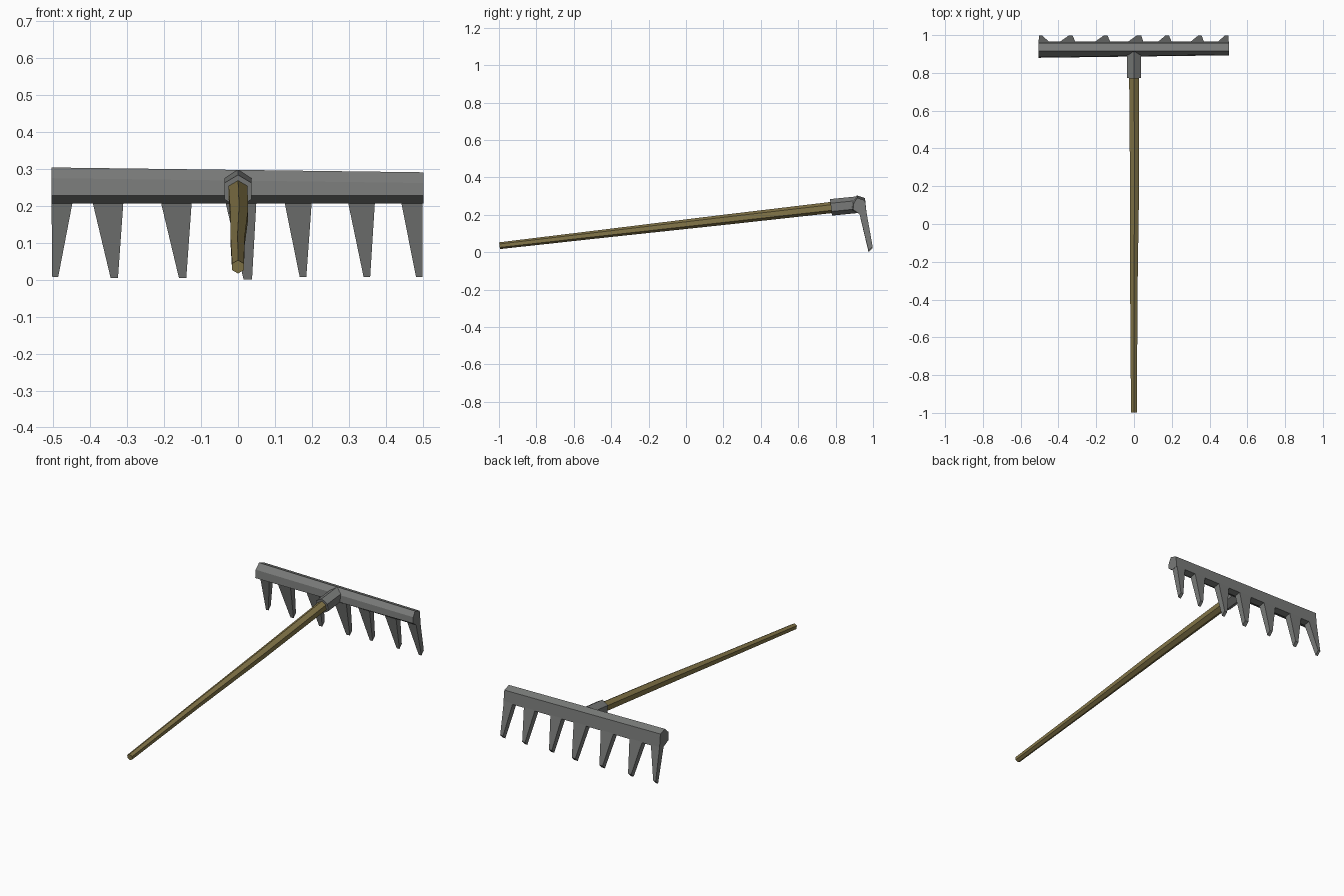
import bpy
import bmesh
from math import sin, cos, tau

cube = bpy.data.objects.get("Cube")
if cube:
    bpy.data.objects.remove(cube, do_unlink=True)


def make_material(name, rgb):
    mat = bpy.data.materials.new(name)
    mat.use_nodes = True
    color = (*rgb, 1)
    mat.diffuse_color = color
    mat.node_tree.nodes["Principled BSDF"].inputs["Base Color"].default_value = color
    return mat


steel = make_material("grey steel", (0.19, 0.195, 0.19))
wood = make_material("olive wood", (0.23, 0.18, 0.065))


def loft(name, rings, mat):
    """Skin a capped, flat-shaded solid through rings of equal point count."""
    bm = bmesh.new()
    loops = [[bm.verts.new(p) for p in ring] for ring in rings]
    for a, b in zip(loops, loops[1:]):
        for i in range(len(a)):
            j = (i + 1) % len(a)
            bm.faces.new((a[i], a[j], b[j], b[i]))
    bm.faces.new(loops[0])
    bm.faces.new(loops[-1])
    bmesh.ops.recalc_face_normals(bm, faces=bm.faces)
    mesh = bpy.data.meshes.new(name)
    bm.to_mesh(mesh)
    bm.free()
    mesh.materials.append(mat)
    obj = bpy.data.objects.new(name, mesh)
    bpy.context.collection.objects.link(obj)
    return obj


def hexagon(x, y, z, rx, rz, lean=0.12):
    """Hexagon with a point on top, square to the sloping handle."""
    ring = []
    for k in range(6):
        a = tau * k / 6
        up = rz * cos(a)
        ring.append((x + rx * sin(a) / sin(tau / 6), y - lean * up, z + up))
    return ring


# Handle: slightly uneven tapered hexagonal pole
loft("handle", [
    hexagon(0, -0.997, 0.035, 0.016, 0.018),
    hexagon(-0.001, -0.4, 0.104, 0.019, 0.022),
    hexagon(0.003, 0.2, 0.173, 0.024, 0.027),
    hexagon(0, 0.82, 0.244, 0.026, 0.03),
], wood)

# Socket joining handle and head
loft("socket", [
    hexagon(0, 0.775, 0.240, 0.037, 0.044),
    hexagon(0, 0.915, 0.254, 0.037, 0.044),
], steel)


# Head bar: six-sided beam, a little slimmer at its left end
def bar_section(x, front, top):
    return [(x, front, 0.228), (x, front + 0.004, top - 0.029),
            (x, 0.915, top), (x, 0.957, top - 0.014),
            (x, 0.965, 0.212), (x, 0.925, 0.206)]


loft("head_bar", [bar_section(-0.505, 0.88, 0.304),
                  bar_section(0.502, 0.893, 0.291)], steel)

# Teeth: root and tip spans along the bar, curving back toward the tips
teeth = [
    (-0.505, -0.447, -0.503, -0.487, 0.007),
    (-0.395, -0.310, -0.345, -0.325, 0.005),
    (-0.210, -0.125, -0.160, -0.140, 0.005),
    (-0.035, 0.050, 0.015, 0.038, 0.001),
    (0.125, 0.200, 0.167, 0.185, 0.008),
    (0.297, 0.371, 0.340, 0.358, 0.008),
    (0.441, 0.500, 0.482, 0.500, 0.008),
]
for n, (r0, r1, t0, t1, z) in enumerate(teeth, 1):
    root = [(r0, 0.925, 0.215), (r1, 0.925, 0.215),
            (r1, 0.963, 0.225), (r0, 0.963, 0.225)]
    tip = [(t0, 0.976, z), (t1, 0.976, z),
           (t1, 0.998, z + 0.022), (t0, 0.998, z + 0.022)]
    loft(f"tooth_{n}", [root, tip], steel)
